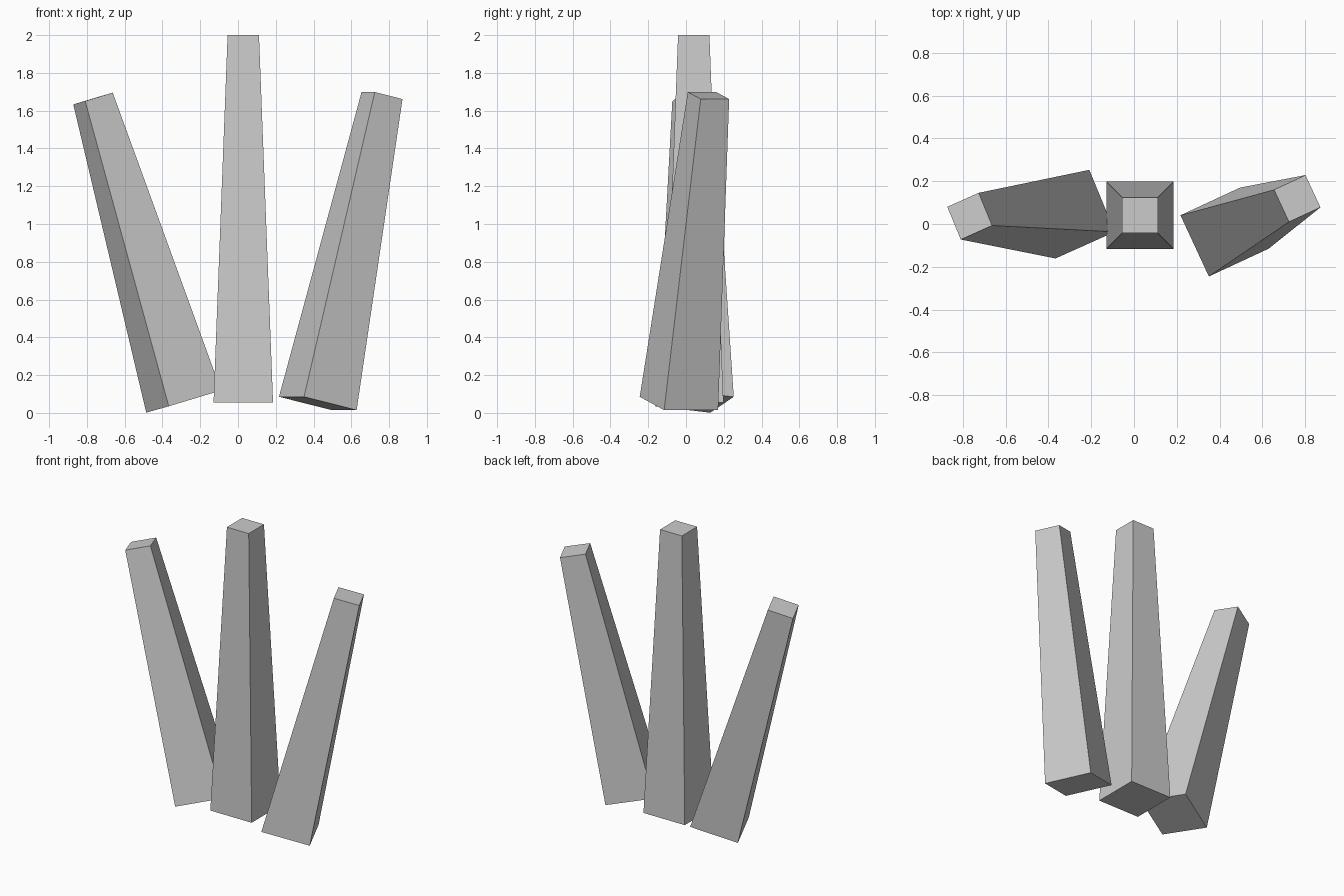
import bpy, bmesh
from mathutils import Vector

if "Cube" in bpy.data.objects:
    bpy.data.objects.remove(bpy.data.objects["Cube"])

BASE_HALF = 0.1575   # half width of the wide end
TOP_HALF = 0.083     # half width of the narrow end


def tapered_post(name, base, top, side):
    """Square tapered post from base centre to top centre; side = direction of one edge."""
    base, top = Vector(base), Vector(top)
    axis = (top - base).normalized()
    u = Vector(side)
    u = (u - axis * u.dot(axis)).normalized()
    v = axis.cross(u)
    bm = bmesh.new()
    rings = []
    for centre, h in ((base, BASE_HALF), (top, TOP_HALF)):
        rings.append([bm.verts.new(centre + u * h * a + v * h * b)
                      for a, b in ((-1, -1), (1, -1), (1, 1), (-1, 1))])
    low, high = rings
    bm.faces.new(low[::-1])
    bm.faces.new(high)
    for i in range(4):
        j = (i + 1) % 4
        bm.faces.new((low[i], low[j], high[j], high[i]))
    mesh = bpy.data.meshes.new(name)
    bm.to_mesh(mesh)
    bm.free()
    obj = bpy.data.objects.new(name, mesh)
    bpy.context.collection.objects.link(obj)
    return obj


# Tall upright post
tapered_post("centre_post", (0.028, 0.041, 0.055), (0.028, 0.041, 2.0), (1, 0, 0))
# Shorter posts leaning outwards
tapered_post("right_post", (0.4225, -0.0375, 0.05), (0.7625, 0.119, 1.68), (0.28, 0.13, -0.07))
tapered_post("left_post", (-0.2875, 0.046, 0.06), (-0.7675, 0.0365, 1.664), (0.28, 0.125, 0.082))
